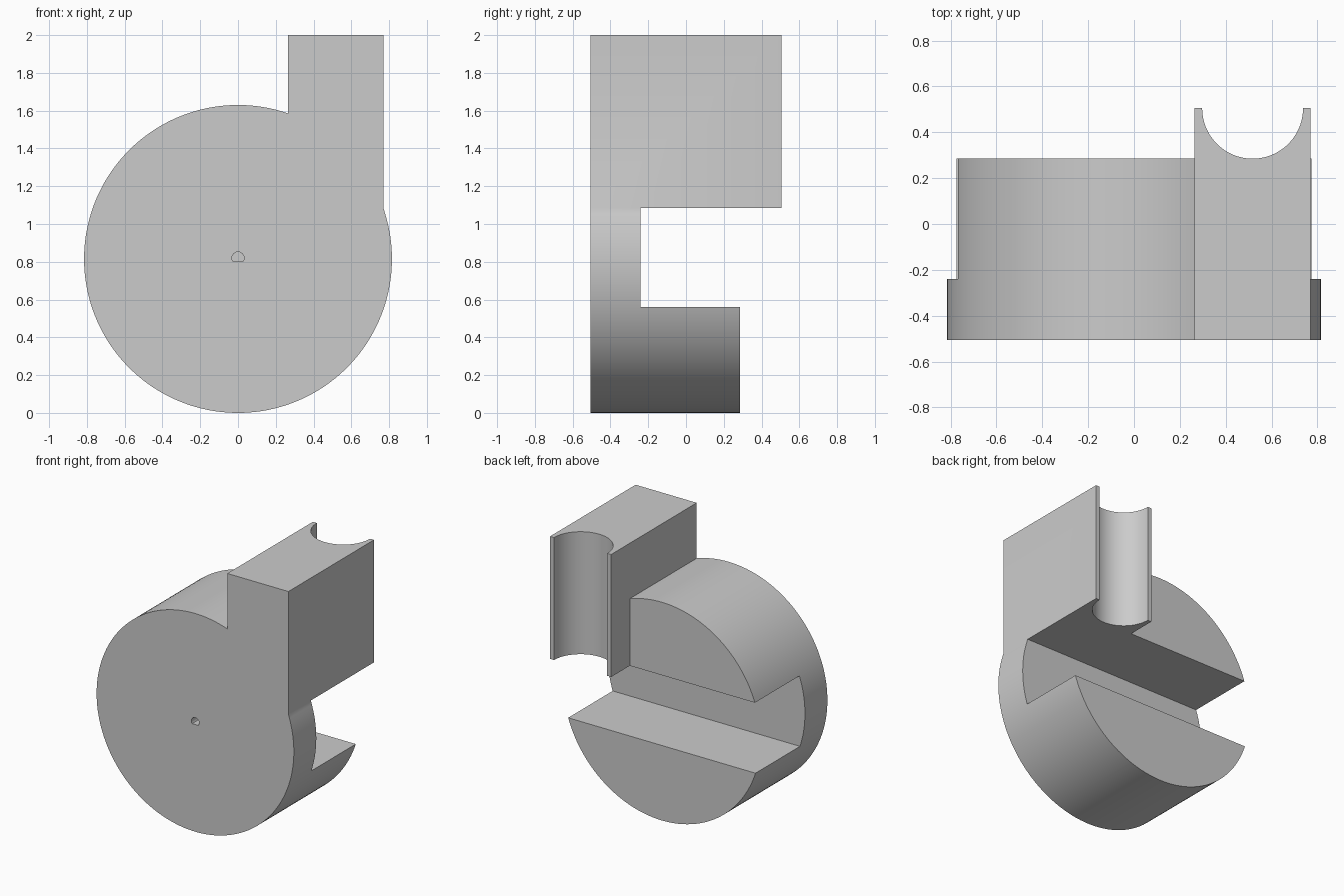
import bpy
import bmesh
from math import acos, asin, cos, pi, sin

cube = bpy.data.objects.get("Cube")
if cube:
    bpy.data.objects.remove(cube, do_unlink=True)

R = 0.815                    # drum radius, also its centre height
FRONT, BACK = -0.505, 0.505
DRUM_BACK = 0.285
LEFT, RIGHT = 0.265, 0.77    # sides of the outlet block
SLOT_LOW, SLOT_HIGH = 0.56, 1.085

grey = bpy.data.materials.new("plain_grey")
grey.use_nodes = True
colour = (0.6, 0.6, 0.6, 1)
grey.diffuse_color = colour
grey.node_tree.nodes["Principled BSDF"].inputs["Base Color"].default_value = colour


def arc(cx, cy, radius, start, end, steps):
    return [(cx + radius * cos(start + (end - start) * i / steps),
             cy + radius * sin(start + (end - start) * i / steps))
            for i in range(steps + 1)]


def prism(name, points, low, high, upright=False):
    """Extrude an outline along y, or along z when upright."""
    bm = bmesh.new()
    place = (lambda a, b: (a, b, low)) if upright else (lambda a, b: (a, low, b))
    face = bm.faces.new([bm.verts.new(place(a, b)) for a, b in points])
    moved = bmesh.ops.extrude_face_region(bm, geom=[face])["geom"]
    shift = (0, 0, high - low) if upright else (0, high - low, 0)
    bmesh.ops.translate(bm, vec=shift,
                        verts=[v for v in moved if isinstance(v, bmesh.types.BMVert)])
    bmesh.ops.recalc_face_normals(bm, faces=bm.faces)
    mesh = bpy.data.meshes.new(name)
    bm.to_mesh(mesh)
    bm.free()
    mesh.materials.append(grey)
    obj = bpy.data.objects.new(name, mesh)
    bpy.context.collection.objects.link(obj)
    return obj


def box(name, x0, x1, z0, z1, y0, y1):
    return prism(name, [(x0, z0), (x1, z0), (x1, z1), (x0, z1)], y0, y1)


# Drum and outlet block share one outline
outline = arc(0, R, R, acos(LEFT / R), 2 * pi + asin((SLOT_HIGH - R) / R), 144)
outline[-1] = (RIGHT, outline[-1][1])
housing = prism("housing", outline + [(RIGHT, 2), (LEFT, 2)], FRONT, BACK)

# Cutters: shorter drum back, cross slot, round outlet groove, shaft hole
cutters = [
    box("drum_back_cutter", -2, LEFT, -1, 3, DRUM_BACK, 1),
    box("lower_back_cutter", 0.2, 2, -1, 0.8, DRUM_BACK, 1),
    box("slot_cutter", -2, 2, SLOT_LOW, SLOT_HIGH, -0.24, 1),
    prism("groove_cutter", arc((LEFT + RIGHT) / 2, BACK, 0.22, 0, 2 * pi, 96)[:-1],
          0.9, 2.2, upright=True),
    prism("shaft_hole_cutter", arc(0, 0.82, 0.032, -0.65, pi + 0.65, 32),
          FRONT - 0.1, FRONT + 0.2),
]

bpy.ops.object.select_all(action="DESELECT")
bpy.context.view_layer.objects.active = housing
housing.select_set(True)
for cutter in cutters:
    cutter.hide_render = True
    cut = housing.modifiers.new(cutter.name, "BOOLEAN")
    cut.operation = "DIFFERENCE"
    cut.solver = "EXACT"
    cut.object = cutter
    bpy.ops.object.modifier_apply(modifier=cut.name)
    bpy.data.objects.remove(cutter, do_unlink=True)

bpy.ops.object.shade_smooth_by_angle(angle=pi / 6)
